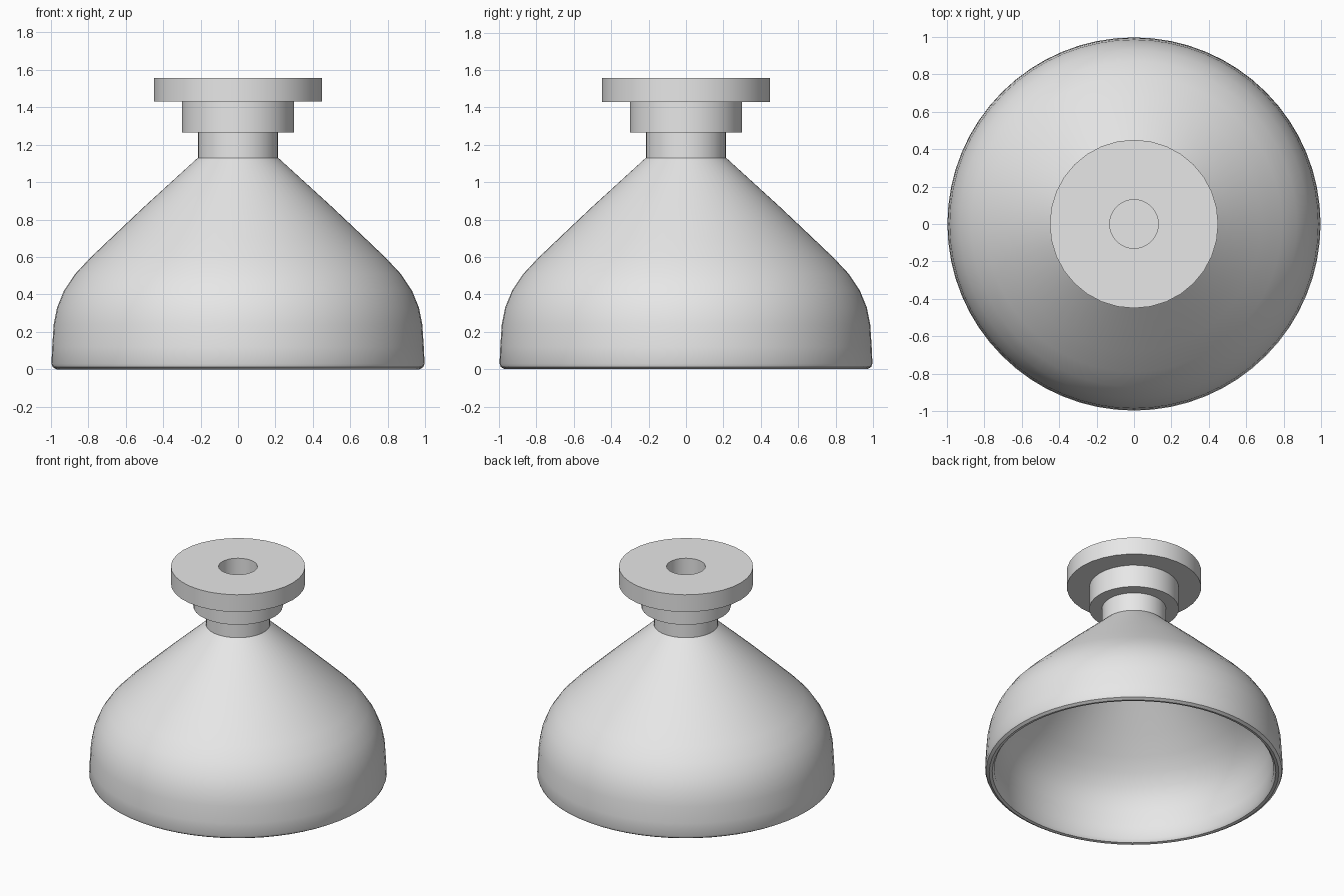
import bpy
import bmesh
import math
from mathutils import Matrix, Vector

cube = bpy.data.objects.get("Cube")
if cube:
    bpy.data.objects.remove(cube, do_unlink=True)

GREY = (0.8, 0.8, 0.8, 1.0)
grey = bpy.data.materials.new("plain grey")
grey.use_nodes = True
grey.diffuse_color = GREY
grey.node_tree.nodes["Principled BSDF"].inputs["Base Color"].default_value = GREY


def lathe(name, profile, sides):
    """Spin an (r, z) profile around the vertical axis."""
    bm = bmesh.new()
    verts = [bm.verts.new((r, 0, z)) for r, z in profile]
    edges = [bm.edges.new(pair) for pair in zip(verts, verts[1:])]
    bmesh.ops.spin(bm, geom=verts + edges, cent=(0, 0, 0), axis=(0, 0, 1),
                   angle=math.tau, steps=sides, use_merge=True)
    bmesh.ops.remove_doubles(bm, verts=bm.verts, dist=0.0001)
    bmesh.ops.recalc_face_normals(bm, faces=bm.faces)
    mesh = bpy.data.meshes.new(name)
    bm.to_mesh(mesh)
    bm.free()
    obj = bpy.data.objects.new(name, mesh)
    bpy.context.collection.objects.link(obj)
    mesh.materials.append(grey)
    bpy.ops.object.select_all(action="DESELECT")
    obj.select_set(True)
    bpy.context.view_layer.objects.active = obj
    bpy.ops.object.shade_smooth_by_angle(angle=math.radians(35))
    return obj


# Hollow bell: outer wall down, rounded rim, inner wall up to a closed ceiling
outer = [(0.215, 1.13), (0.5, 0.87), (0.68, 0.7), (0.79, 0.595), (0.87, 0.51),
         (0.93, 0.42), (0.967, 0.33), (0.985, 0.24), (0.993, 0.12)]
rim = [(0.997, 0.03), (0.99, 0.012), (0.97, 0.0), (0.95, 0.004), (0.935, 0.025)]
inner = [(0.932, 0.12), (0.924, 0.24), (0.905, 0.32), (0.875, 0.39),
         (0.82, 0.47), (0.745, 0.55), (0.63, 0.66), (0.46, 0.82), (0.18, 1.07)]
lathe("bell", [(0, 1.13)] + outer + rim + inner + [(0, 1.07)], 64)

# Stepped mount: neck, collar and flange with a blind central bore
lathe("mount", [(0, 1.13), (0.215, 1.13), (0.215, 1.265), (0.3, 1.265),
                (0.3, 1.43), (0.45, 1.43), (0.45, 1.557), (0.13, 1.557),
                (0.13, 1.265), (0, 1.265)], 32)
